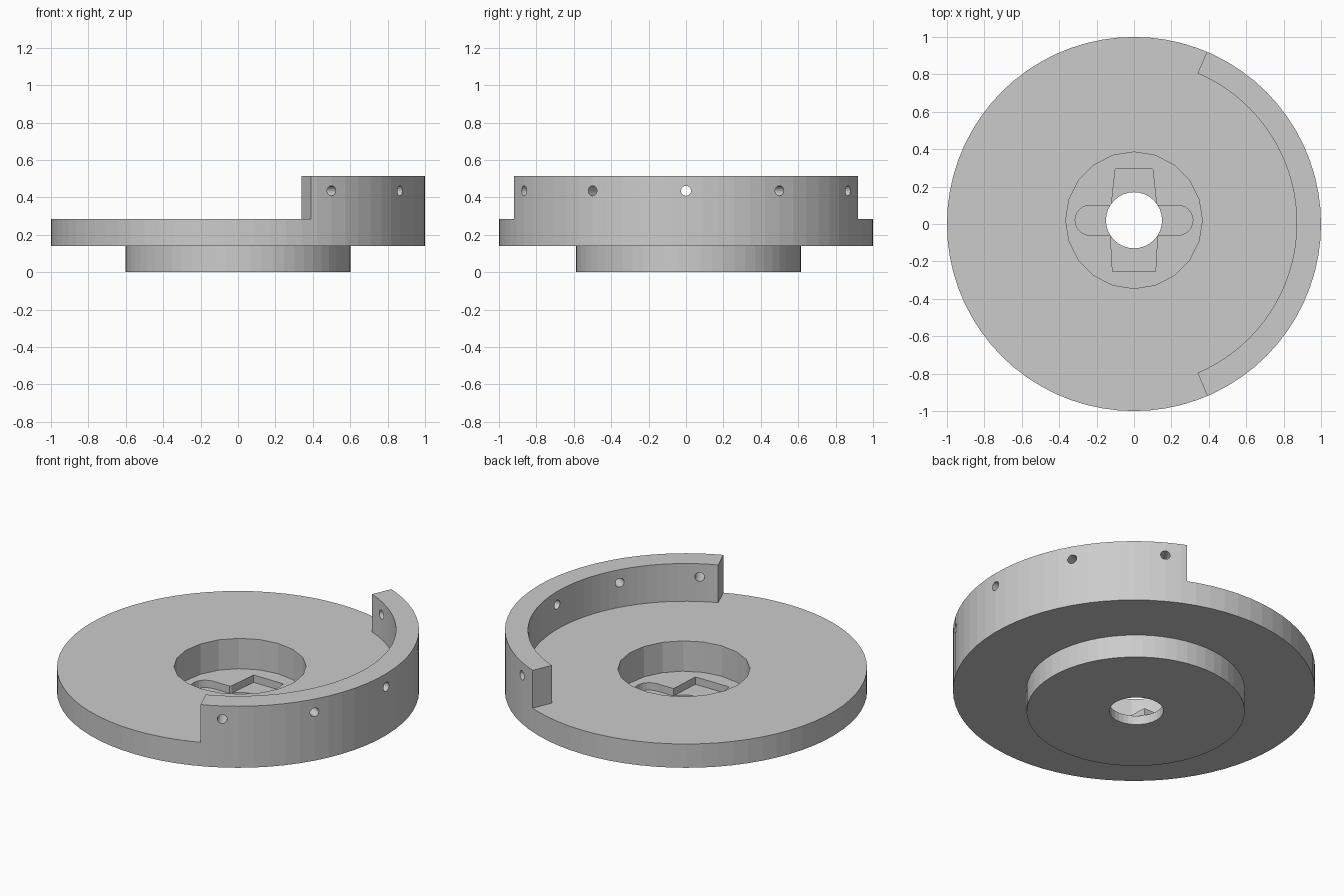
import bpy, bmesh
from math import cos, sin, radians
from mathutils import Matrix, Vector

if "Cube" in bpy.data.objects:
    bpy.data.objects.remove(bpy.data.objects["Cube"])

grey = bpy.data.materials.new("plain grey")
grey.use_nodes = True
COLOUR = (0.6, 0.6, 0.6, 1)
grey.diffuse_color = COLOUR
grey.node_tree.nodes["Principled BSDF"].inputs["Base Color"].default_value = COLOUR

OFFSET = 0.02   # the bore sits slightly behind the disc centre


def arc(radius, start, end, steps, cx=0, cy=0):
    """Points along an arc, both ends included, angles in degrees."""
    angles = [radians(start + (end - start) * i / steps) for i in range(steps + 1)]
    return [(cx + radius * cos(a), cy + radius * sin(a)) for a in angles]


def circle(radius, sides, cy=0):
    return arc(radius, 90, 450, sides, 0, cy)[:-1]


def prism(name, outline, bottom, top):
    """Extrude a flat outline between two heights."""
    bm = bmesh.new()
    base = bm.faces.new([bm.verts.new((x, y, bottom)) for x, y in outline])
    raised = bmesh.ops.extrude_face_region(bm, geom=[base])["geom"]
    bmesh.ops.translate(bm, vec=(0, 0, top - bottom),
                        verts=[v for v in raised if isinstance(v, bmesh.types.BMVert)])
    bmesh.ops.recalc_face_normals(bm, faces=bm.faces)
    return finish(name, bm)


def finish(name, bm):
    mesh = bpy.data.meshes.new(name)
    bm.to_mesh(mesh)
    bm.free()
    mesh.materials.append(grey)
    obj = bpy.data.objects.new(name, mesh)
    bpy.context.collection.objects.link(obj)
    return obj


def combine(target, tool, operation):
    """Apply an exact boolean and remove the helper."""
    tool.hide_render = True
    mod = target.modifiers.new(tool.name, "BOOLEAN")
    mod.operation, mod.solver, mod.object = operation, "EXACT", tool
    bpy.context.view_layer.objects.active = target
    bpy.ops.object.modifier_apply(modifier=mod.name)
    bpy.data.objects.remove(tool)


# Disc blank, tall enough to contain the raised rim
body = prism("rimmed_disc", circle(1, 72), 0.14, 0.515)

# Clear everything above the disc except the curved rim
clearing = arc(0.87, -67, 67, 36, 0, 0.005) + arc(1.3, 67, 293, 36)
combine(body, prism("rim_clearing", clearing, 0.285, 0.7), "DIFFERENCE")

# Lower hub
combine(body, prism("hub", circle(0.602, 60, 0.014), 0, 0.2), "UNION")

# Round recess, cross-shaped pocket and through bore
combine(body, prism("recess", circle(0.365, 20, OFFSET), 0.1, 0.6), "DIFFERENCE")
tapered_arms = [(0.1, 0.294), (-0.1, 0.294), (-0.13, OFFSET),
                (-0.115, -0.254), (0.115, -0.254), (0.13, OFFSET)]
combine(body, prism("tapered_pocket", tapered_arms, 0.055, 0.2), "DIFFERENCE")
round_arms = arc(0.08, -90, 90, 12, 0.235, OFFSET) + arc(0.08, 90, 270, 12, -0.235, OFFSET)
combine(body, prism("rounded_pocket", round_arms, 0.055, 0.22), "DIFFERENCE")
combine(body, prism("bore", circle(0.15, 32, OFFSET), -0.1, 0.3), "DIFFERENCE")

# Radial pin holes through the rim
for angle in range(-60, 61, 30):
    direction = Vector((cos(radians(angle)), sin(radians(angle)), 0))
    bm = bmesh.new()
    place = Matrix.Translation(direction * 0.93 + Vector((0, 0, 0.435)))
    bmesh.ops.create_cone(bm, cap_ends=True, segments=16, radius1=0.027, radius2=0.027,
                          depth=0.4, matrix=place @ direction.to_track_quat("Z", "Y").to_matrix().to_4x4())
    combine(body, finish("pin_hole", bm), "DIFFERENCE")
